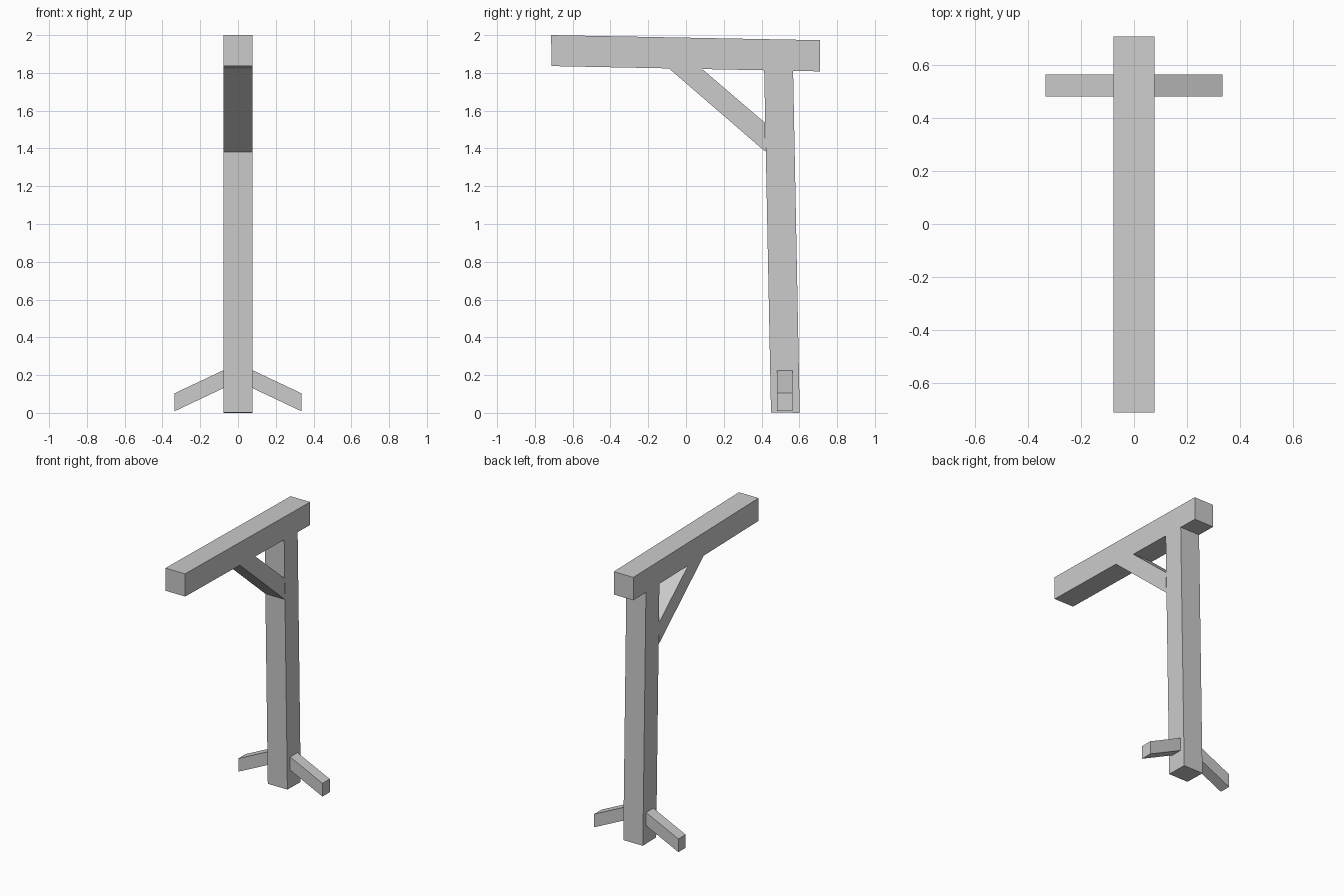
import bpy, bmesh
from mathutils import Vector

if "Cube" in bpy.data.objects:
    bpy.data.objects.remove(bpy.data.objects["Cube"])

HALF = 0.078  # half thickness of the main timbers


def prism(name, profile, offset):
    """Extrude a closed planar profile along offset into a solid."""
    bm = bmesh.new()
    face = bm.faces.new([bm.verts.new(p) for p in profile])
    ext = bmesh.ops.extrude_face_region(bm, geom=[face], use_keep_orig=True)
    bmesh.ops.translate(bm, vec=Vector(offset),
                        verts=[v for v in ext["geom"] if isinstance(v, bmesh.types.BMVert)])
    bmesh.ops.recalc_face_normals(bm, faces=bm.faces)
    mesh = bpy.data.meshes.new(name)
    bm.to_mesh(mesh)
    bm.free()
    obj = bpy.data.objects.new(name, mesh)
    bpy.context.collection.objects.link(obj)
    return obj


def timber(name, yz):
    return prism(name, [(-HALF, y, z) for y, z in yz], (2 * HALF, 0, 0))


# Slightly sagging top beam
timber("top_beam", [(-0.714, 2.0), (0.71, 1.973), (0.71, 1.808), (-0.712, 1.836)])

# Leaning upright post
timber("post", [(0.45, 0.003), (0.602, 0.0), (0.567, 1.811), (0.414, 1.814)])

# Diagonal brace under the beam
timber("brace", [(-0.092, 1.825), (0.085, 1.821), (0.418, 1.536), (0.421, 1.382)])

# Sloping feet on both sides of the post
for side, label in ((-1, "left"), (1, "right")):
    outline = [(0.077, 0.226), (0.335, 0.104), (0.335, 0.009), (0.077, 0.131)]
    prism(f"{label}_foot", [(side * x, 0.482, z) for x, z in outline], (0, 0.083, 0))
